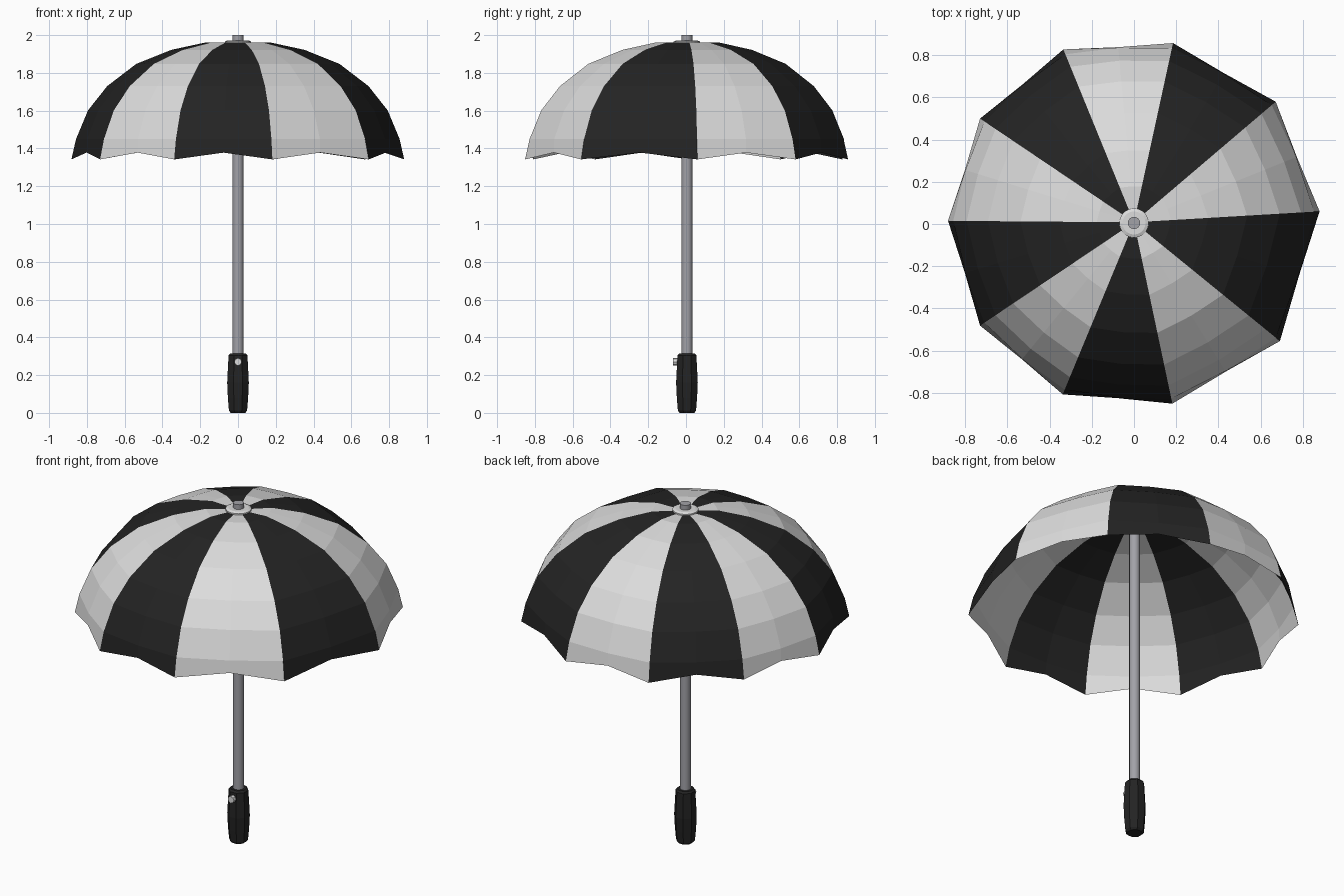
import bpy, bmesh, math
from mathutils import Vector

if "Cube" in bpy.data.objects:
    bpy.data.objects.remove(bpy.data.objects["Cube"])


def material(name, rgb):
    m = bpy.data.materials.new(name)
    m.diffuse_color = (*rgb, 1)
    m.use_nodes = True
    m.node_tree.nodes["Principled BSDF"].inputs["Base Color"].default_value = m.diffuse_color
    return m


BLACK = material("black", (0.017, 0.017, 0.017))
WHITE = material("off white", (0.72, 0.72, 0.72))
METAL = material("grey metal", (0.36, 0.36, 0.39))


def finish(bm, name, mats, smooth=False):
    me = bpy.data.meshes.new(name)
    bm.to_mesh(me)
    bm.free()
    ob = bpy.data.objects.new(name, me)
    bpy.context.collection.objects.link(ob)
    for m in mats:
        me.materials.append(m)
    if smooth:
        bpy.context.view_layer.objects.active = ob
        ob.select_set(True)
        bpy.ops.object.shade_smooth_by_angle(angle=math.radians(40))
        ob.select_set(False)
    return ob


def lathe(name, profile, sides, mat, centre=(0, 0.005), turn=0.0, smooth=False):
    """Closed stack of rings from (radius, z) pairs."""
    bm = bmesh.new()
    rings = [[bm.verts.new((centre[0] + r * math.cos(turn + i * math.tau / sides),
                            centre[1] + r * math.sin(turn + i * math.tau / sides), z))
              for i in range(sides)] for r, z in profile]
    for a, b in zip(rings, rings[1:]):
        for i in range(sides):
            j = (i + 1) % sides
            bm.faces.new((a[i], a[j], b[j], b[i]))
    bm.faces.new(rings[0][::-1])
    bm.faces.new(rings[-1])
    return finish(bm, name, [mat], smooth)


# Canopy: ten slightly uneven panels, two facets wide, scalloped at the rim
HUB = Vector((0, 0.008))
RIM = [(0.88, 0.06), (0.672, 0.58), (0.185, 0.858), (-0.335, 0.828), (-0.73, 0.50),
       (-0.882, 0.015), (-0.73, -0.482), (-0.338, -0.808), (0.182, -0.852), (0.692, -0.555)]
# (fraction of rim distance, height)
PROFILE = [(0.06, 1.958), (0.20, 1.96), (0.40, 1.922), (0.61, 1.848),
           (0.785, 1.73), (0.90, 1.602), (0.972, 1.45), (1.0, 1.342)]
bm = bmesh.new()
rings = []
for k, (f, z) in enumerate(PROFILE):
    ring = []
    for i, p in enumerate(RIM):
        p, q = Vector(p), Vector(RIM[(i + 1) % 10])
        a = HUB + (p - HUB) * f
        ring.append(bm.verts.new((a.x, a.y, z)))
        last = k == len(PROFILE) - 1
        bulge = 0.995 if last else 1.02
        b = HUB + ((p + q) / 2 - HUB) * f * bulge
        ring.append(bm.verts.new((b.x, b.y, z + (0.036 if last else 0))))
    rings.append(ring)
for a, b in zip(rings, rings[1:]):
    for i in range(20):
        j = (i + 1) % 20
        face = bm.faces.new((a[i], b[i], b[j], a[j]))
        face.material_index = (i // 2 + 1) % 2
finish(bm, "canopy", [BLACK, WHITE])

# Shaft and the cap that clamps the canopy
lathe("shaft", [(0.029, 0.29), (0.029, 2.0)], 16, METAL, smooth=True)
lathe("canopy_cap", [(0.07, 1.955), (0.07, 1.966), (0.055, 1.972)], 20, WHITE)

# Octagonal grip with chamfered ends
lathe("handle", [(0.042, 0.0), (0.052, 0.012), (0.058, 0.08), (0.062, 0.16),
                 (0.058, 0.235), (0.054, 0.305), (0.045, 0.315)],
      8, BLACK, turn=math.pi / 8)

# Push button on the front of the grip
bm = bmesh.new()
bmesh.ops.create_cone(bm, cap_ends=True, segments=8, radius1=0.02, radius2=0.02, depth=0.04)
for v in bm.verts:
    v.co = Vector((v.co.x, v.co.z - 0.048, v.co.y + 0.27))
bmesh.ops.recalc_face_normals(bm, faces=bm.faces)
finish(bm, "button", [WHITE])
